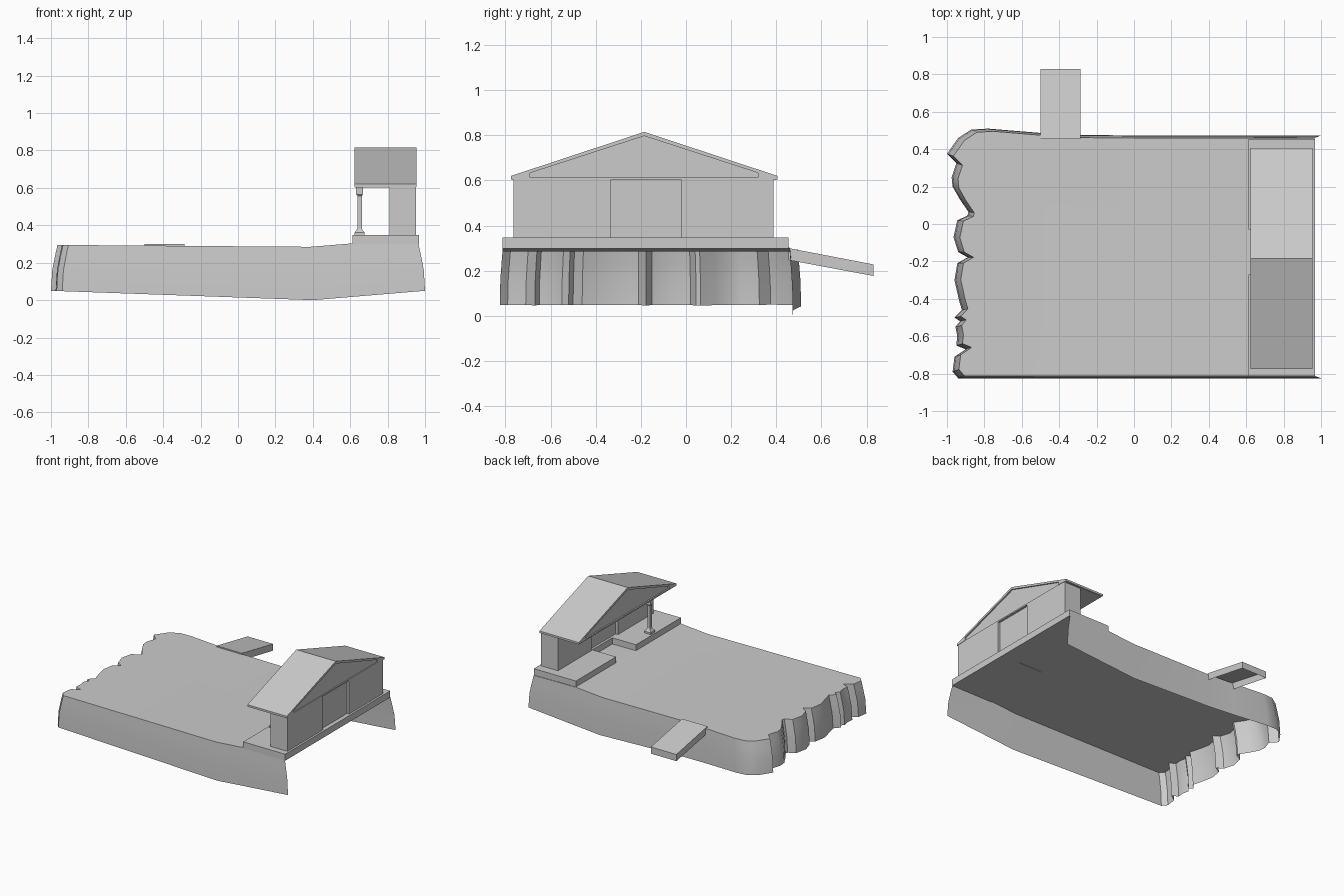
import bpy, bmesh, math

if "Cube" in bpy.data.objects:
    bpy.data.objects.remove(bpy.data.objects["Cube"])


def make(name, verts, faces):
    me = bpy.data.meshes.new(name)
    bm = bmesh.new()
    vs = [bm.verts.new(v) for v in verts]
    for f in faces:
        bm.faces.new([vs[i] for i in f])
    bmesh.ops.recalc_face_normals(bm, faces=bm.faces)
    bm.to_mesh(me)
    bm.free()
    ob = bpy.data.objects.new(name, me)
    bpy.context.collection.objects.link(ob)
    return ob


def prism_x(name, prof, x0, x1, skip_bottom=None):
    """Extrude a (y, z) profile along x; optionally leave one side open."""
    n = len(prof)
    verts = [(x, y, z) for x in (x0, x1) for y, z in prof]
    faces = [tuple(range(n)), tuple(range(n, 2 * n))]
    faces += [(i, (i + 1) % n, n + (i + 1) % n, n + i)
              for i in range(n) if i != skip_bottom]
    return make(name, verts, faces)


def box(name, x0, x1, y0, y1, z0, z1):
    return prism_x(name, [(y0, z0), (y1, z0), (y1, z1), (y0, z1)], x0, x1)


def interp(x, pts):
    for (xa, a), (xb, b) in zip(pts, pts[1:]):
        if x <= xb:
            return a + (b - a) * max(0, (x - xa) / (xb - xa))
    return pts[-1][1]


# Quay outline, outer foot of the skirt: back edge, broken rock end, front edge
outline = [
    (1.0, .473), (.63, .473), (.4, .473), (-.28, .475), (-.5, .487), (-.78, .51),
    (-.87, .505), (-.94, .46), (-1.0, .375), (-.95, .325), (-.975, .25),
    (-.97, .20), (-.93, .13), (-.885, .065), (-.89, .045), (-.945, .02),
    (-.965, -.07), (-.94, -.15), (-.89, -.178), (-.945, -.21), (-.96, -.30),
    (-.935, -.41), (-.92, -.46), (-.96, -.50), (-.93, -.52), (-.955, -.55),
    (-.945, -.60), (-.95, -.65), (-.90, -.67), (-.96, -.71), (-.97, -.79),
    (-.94, -.825), (.4, -.825), (.63, -.825), (1.0, -.825)]
n = len(outline)
verts = []
# Rings: (height fraction, flare fraction)
for h, f in ((1, 0), (.78, .35), (.45, .8), (0, 1)):
    for x, y in outline:
        top = interp(x, [(-1, .295), (.4, .285), (.63, .303), (1, .299)])
        low = interp(x, [(-1, .05), (.4, 0), (1, .05)])
        verts.append((x * (.965 + .035 * f),
                      -.178 + (y + .178) * (.979 + .021 * f),
                      low + (top - low) * h))
faces = [(r * n + i, r * n + i + 1, (r + 1) * n + i + 1, (r + 1) * n + i)
         for r in range(3) for i in range(n - 1)]
faces += [tuple(range(2, n - 2)), (1, 2, n - 3, n - 2), (0, 1, n - 2, n - 1)]
quay = make("quay_ground", verts, faces)
bpy.context.view_layer.objects.active = quay
quay.select_set(True)
bpy.ops.object.shade_smooth_by_angle(angle=math.radians(30))

# Side ramp, open underneath
prism_x("side_ramp", [(.455, .247), (.83, .177), (.83, .228), (.455, .30)],
        -.5, -.285, skip_bottom=0)

# Platform with a notch for the gate path: two wings and a rear strip
box("platform_front_wing", .612, .812, -.812, -.27, .298, .348)
box("platform_back_wing", .612, .812, -.03, .455, .298, .348)
box("platform_rear", .812, .967, -.812, .455, .298, .348)

# Pavilion walls with a recessed central gate
box("wall_front", .81, .952, -.765, -.335, .345, .607)
box("wall_back", .81, .952, -.02, .388, .345, .607)
box("gate_panel", .83, .935, -.335, -.02, .345, .607)

# Roof slabs and recessed gable filling
prism_x("roof", [(-.775, .605), (-.775, .62), (-.185, .815), (.405, .62),
                 (.405, .605), (.32, .611), (.32, .633), (-.185, .797),
                 (-.69, .633), (-.69, .611)], .622, .955)
prism_x("gable", [(-.69, .607), (.32, .607), (.32, .634), (-.185, .798),
                  (-.69, .634)], .635, .945)
box("ceiling", .625, .952, -.77, .40, .603, .613)


# Porch column: square rings lofted upward
def square_loft(name, cx, cy, rings):
    vs = [(cx + sx * r, cy + sy * r, z) for r, z in rings
          for sx, sy in ((-1, -1), (1, -1), (1, 1), (-1, 1))]
    m = len(rings)
    fs = [(k * 4 + i, k * 4 + (i + 1) % 4, k * 4 + 4 + (i + 1) % 4, k * 4 + 4 + i)
          for k in range(m - 1) for i in range(4)]
    make(name, vs, fs + [(0, 1, 2, 3), tuple(range(4 * m - 4, 4 * m))])


square_loft("porch_column", .65, -.49,
            [(.026, .345), (.026, .362), (.015, .377), (.012, .385),
             (.012, .558), (.018, .565), (.018, .605)])
